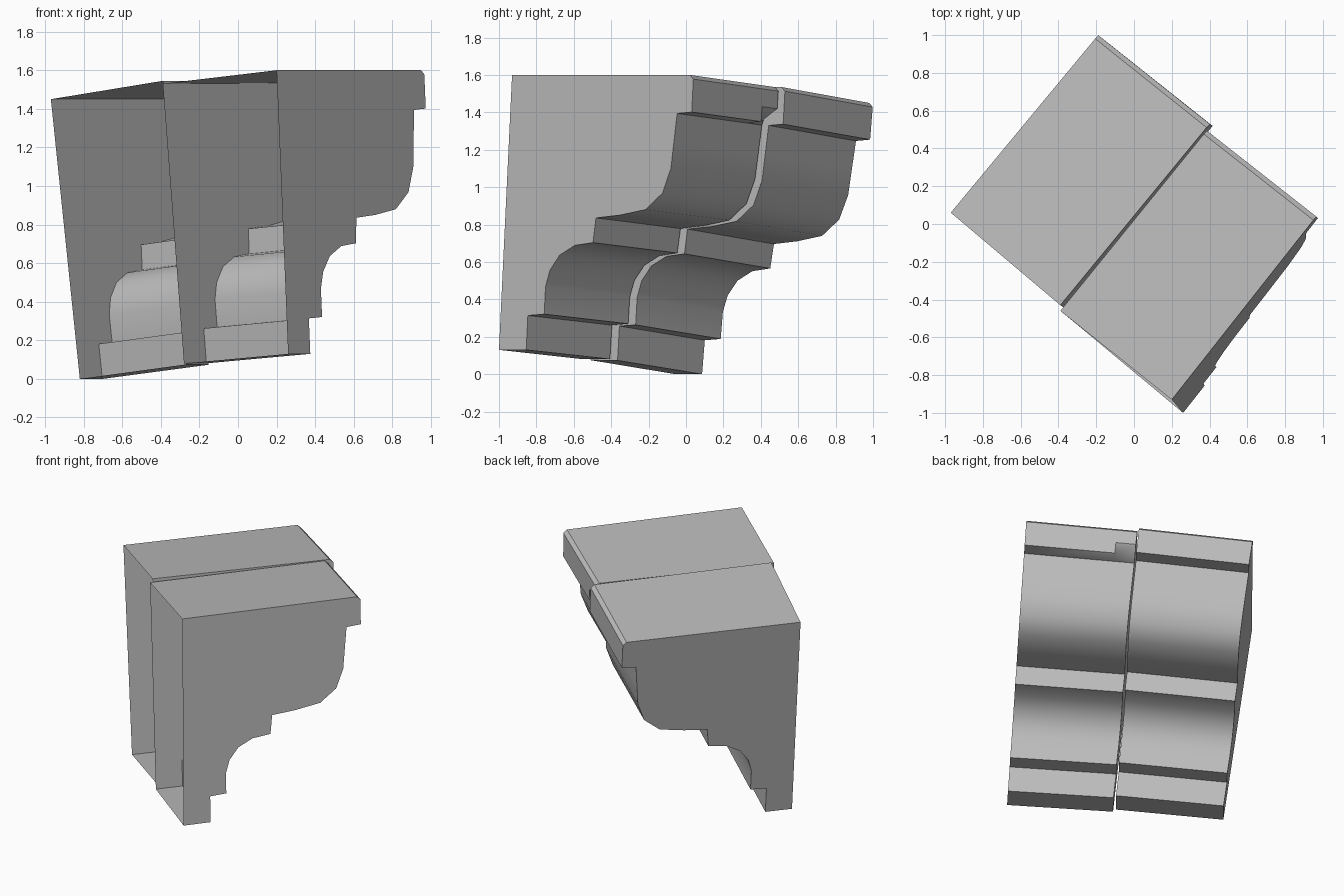
import bpy, bmesh
from mathutils import Vector

if "Cube" in bpy.data.objects:
    bpy.data.objects.remove(bpy.data.objects["Cube"])

stone = bpy.data.materials.new("stone_grey")
stone.use_nodes = True
grey = (0.5, 0.5, 0.5, 1)
stone.diffuse_color = grey
stone.node_tree.nodes["Principled BSDF"].inputs["Base Color"].default_value = grey

# Moulding profile: (projection from the wall, drop from the top), as fractions
PROFILE = [(0, 0), (.98, 0), (1, .015), (1, .08), (1, .135), (.92, .14),
           (.91, .24), (.90, .34), (.86, .43), (.77, .49), (.63, .51),
           (.50, .52), (.49, .61), (.39, .62), (.31, .655), (.26, .71),
           (.24, .77), (.24, .87), (.15, .875), (.15, 1), (0, 1)]
CHIPPED = list(PROFILE)
CHIPPED[4] = (.93, .115)


def ring(profile, top_back, top_front, bottom_back):
    """Place the profile in the plane through three corners."""
    o = Vector(top_back)
    out, down = Vector(top_front) - o, Vector(bottom_back) - o
    return [o + out * u + down * v for u, v in profile]


def cornice(name, rings):
    """Hollow moulding with closed ends, open along the wall side."""
    bm = bmesh.new()
    loops = [[bm.verts.new(p) for p in r] for r in rings]
    for a, b in zip(loops, loops[1:]):
        for i in range(len(a) - 1):
            bm.faces.new((a[i], b[i], b[i + 1], a[i + 1]))
    bm.faces.new(loops[0])
    bm.faces.new(loops[-1][::-1])
    bm.normal_update()
    # The first face is the top, which has to face up
    bm.faces.ensure_lookup_table()
    if bm.faces[0].normal.z < 0:
        bmesh.ops.reverse_faces(bm, faces=bm.faces[:])
    mesh = bpy.data.meshes.new(name)
    bm.to_mesh(mesh)
    bm.free()
    mesh.materials.append(stone)
    obj = bpy.data.objects.new(name, mesh)
    bpy.context.collection.objects.link(obj)
    bpy.ops.object.select_all(action="DESELECT")
    obj.select_set(True)
    bpy.context.view_layer.objects.active = obj
    bpy.ops.object.shade_smooth_by_angle(angle=0.6)


# Rear segment
cornice("rear_cornice_segment", [
    ring(PROFILE, (-.97, .06, 1.45), (-.19, 1, 1.45), (-.82, -.055, 0)),
    ring(PROFILE, (-.39, -.43, 1.545), (.40, .53, 1.535), (-.27, -.51, .075))])

# Front segment, with a chip under the cap at its inner end
inner = ((-.39, -.46, 1.53), (.385, .495, 1.535), (-.28, -.55, .08))
outer = ((.20, -.93, 1.60), (.965, .04, 1.60), (.26, -1, .13))
middle = [Vector(a).lerp(Vector(b), .18) for a, b in zip(inner, outer)]
cornice("front_cornice_segment", [
    ring(CHIPPED, *inner), ring(PROFILE, *middle), ring(PROFILE, *outer)])
